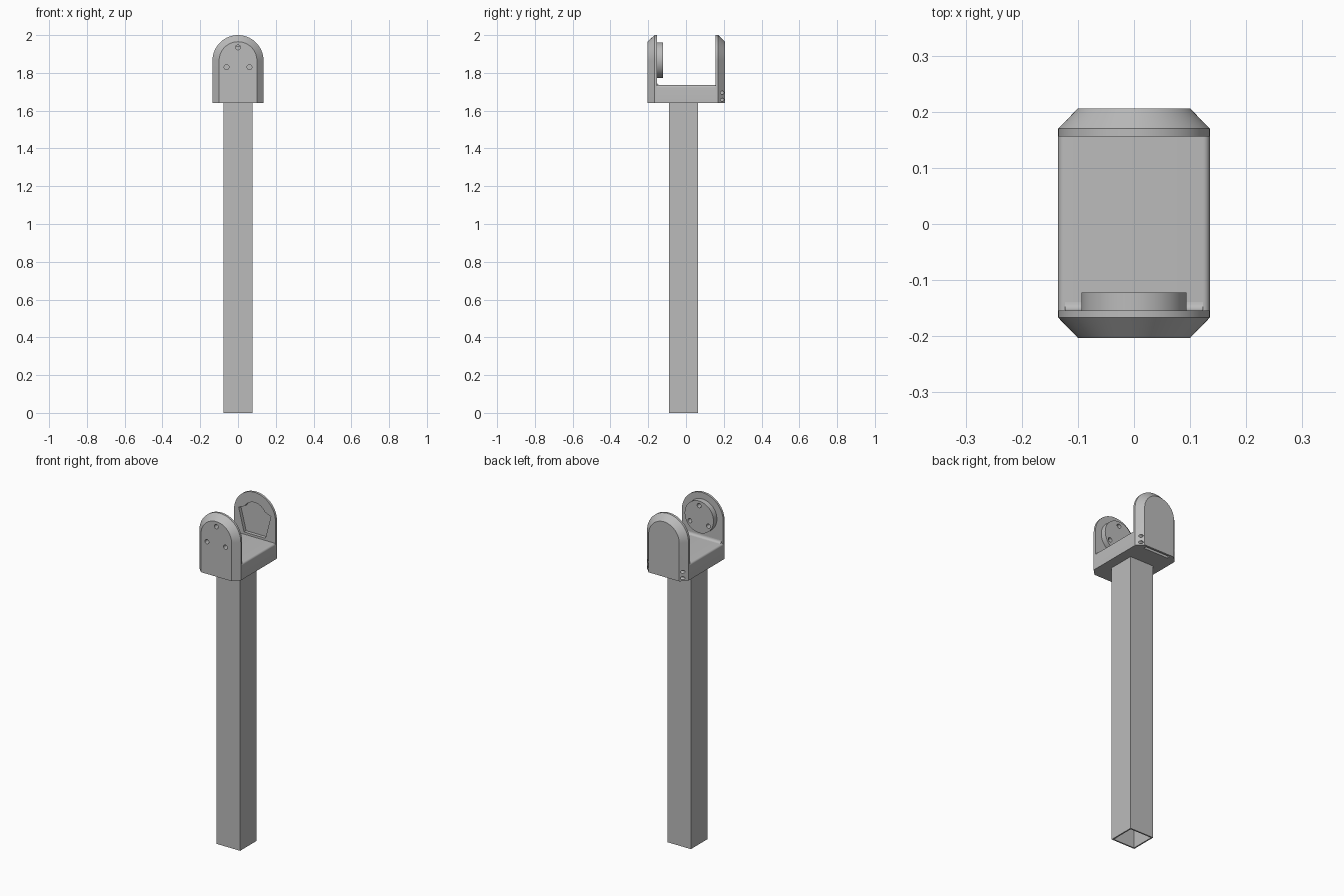
import bpy, bmesh
from math import sin, cos, pi, radians

if "Cube" in bpy.data.objects:
    bpy.data.objects.remove(bpy.data.objects["Cube"], do_unlink=True)

grey = bpy.data.materials.new("mid_grey")
grey.use_nodes = True
grey.diffuse_color = (0.5, 0.5, 0.5, 1)
grey.node_tree.nodes["Principled BSDF"].inputs["Base Color"].default_value = (0.5, 0.5, 0.5, 1)

BOTTOM, FLOOR, AXIS = 1.64, 1.735, 1.865
WIDE, NARROW = 0.135, 0.1


def loft(name, rings):
    """Closed solid through matching rings of 3D points."""
    bm = bmesh.new()
    loops = [[bm.verts.new(p) for p in ring] for ring in rings]
    n = len(loops[0])
    for a, b in zip(loops, loops[1:]):
        for i in range(n):
            j = (i + 1) % n
            bm.faces.new((a[i], a[j], b[j], b[i]))
    bm.faces.new(loops[0])
    bm.faces.new(loops[-1])
    bmesh.ops.recalc_face_normals(bm, faces=bm.faces)
    mesh = bpy.data.meshes.new(name)
    bm.to_mesh(mesh)
    bm.free()
    mesh.materials.append(grey)
    obj = bpy.data.objects.new(name, mesh)
    bpy.context.collection.objects.link(obj)
    return obj


def prism(name, profile, y0, y1):
    """Extrude an x-z profile along y."""
    return loft(name, [[(x, y, z) for x, z in profile] for y in (y0, y1)])


def box(name, x0, x1, y0, y1, z0, z1):
    return prism(name, [(x0, z0), (x1, z0), (x1, z1), (x0, z1)], y0, y1)


def arc(cx, cz, r, start, end, steps):
    angles = [radians(start + (end - start) * i / steps) for i in range(steps + 1)]
    return [(cx + r * cos(a), cz + r * sin(a)) for a in angles]


def circle(cx, cz, r, steps):
    return arc(cx, cz, r, 0, 360, steps)[:-1]


def arch(r):
    return [(-r, BOTTOM), (r, BOTTOM)] + arc(0, AXIS, r, 0, 180, 40)


def activate(obj):
    bpy.ops.object.select_all(action='DESELECT')
    obj.select_set(True)
    bpy.context.view_layer.objects.active = obj


def cut(obj, cutter):
    cutter.hide_render = True
    mod = obj.modifiers.new("cut", 'BOOLEAN')
    mod.operation, mod.solver, mod.object = 'DIFFERENCE', 'EXACT', cutter
    activate(obj)
    bpy.ops.object.modifier_apply(modifier=mod.name)
    bpy.data.objects.remove(cutter, do_unlink=True)


def cheek(name, inner, shoulder, outer):
    """Arched side plate with a chamfered outer rim."""
    rings = [(inner, WIDE), (shoulder, WIDE), (outer, NARROW)]
    return loft(name, [[(x, y, z) for x, z in arch(r)] for y, r in rings])


# Hollow square post
post = box("post", -0.077, 0.077, -0.09, 0.064, 0, BOTTOM)
cut(post, box("post_bore", -0.069, 0.069, -0.082, 0.056, -0.1, 1.63))

# Fork: two cheeks, a bridge with rounded edges, and a small fillet
front_cheek = cheek("front_cheek", -0.154, -0.167, -0.203)
back_cheek = cheek("back_cheek", 0.156, 0.17, 0.206)
edge = 0.012
bridge = prism("bridge",
               [(-WIDE, BOTTOM), (WIDE, BOTTOM)]
               + arc(WIDE - edge, FLOOR - edge, edge, 0, 90, 6)
               + arc(edge - WIDE, FLOOR - edge, edge, 90, 180, 6), -0.154, 0.156)
fillet_r = 0.015
fillet_profile = [(-0.154, FLOOR - 0.005)] + arc(-0.154 + fillet_r, FLOOR + fillet_r,
                                                 fillet_r, 270, 180, 6)
floor_fillet = loft("floor_fillet", [[(x, y, z) for y, z in fillet_profile]
                                     for x in (edge - WIDE, WIDE - edge)])

# Round mounting boss on the inside of the front cheek
boss = prism("mounting_boss", circle(0, AXIS + 0.003, 0.094, 64), -0.154, -0.122)

# Three screw holes through the front cheek and boss
for part in (front_cheek, boss):
    for turn in (90, 210, 330):
        a = radians(turn)
        hole = circle(0.07 * cos(a), AXIS + 0.07 * sin(a), 0.013, 20)
        cut(part, prism("screw_cutter", hole, -0.3, -0.1))

# Stepped, tapered pocket on the inside of the back cheek
pocket = ([(-0.07, 1.748), (0.07, 1.748), (0.105, 1.885)]
          + arc(0, AXIS, 0.075, 30, 150, 24) + [(-0.105, 1.885)])
cut(back_cheek, prism("pocket_cutter", pocket, 0.1, 0.176))

# Slot under the back cheek and paired holes in its chamfers
cut(back_cheek, box("slot_cutter", -0.08, 0.08, 0.176, 0.194, 1.6, 1.71))
for side in (-1, 1):
    for z in (1.657, 1.695):
        ring = circle(0.192, z, 0.009, 16)
        cut(back_cheek, loft("side_hole_cutter", [[(side * x, y, h) for y, h in ring]
                                                  for x in (0.085, 0.2)]))

# Smooth curved walls, sharp edges elsewhere
for part in (post, front_cheek, back_cheek, bridge, floor_fillet, boss):
    activate(part)
    bpy.ops.object.shade_smooth_by_angle(angle=radians(30))
